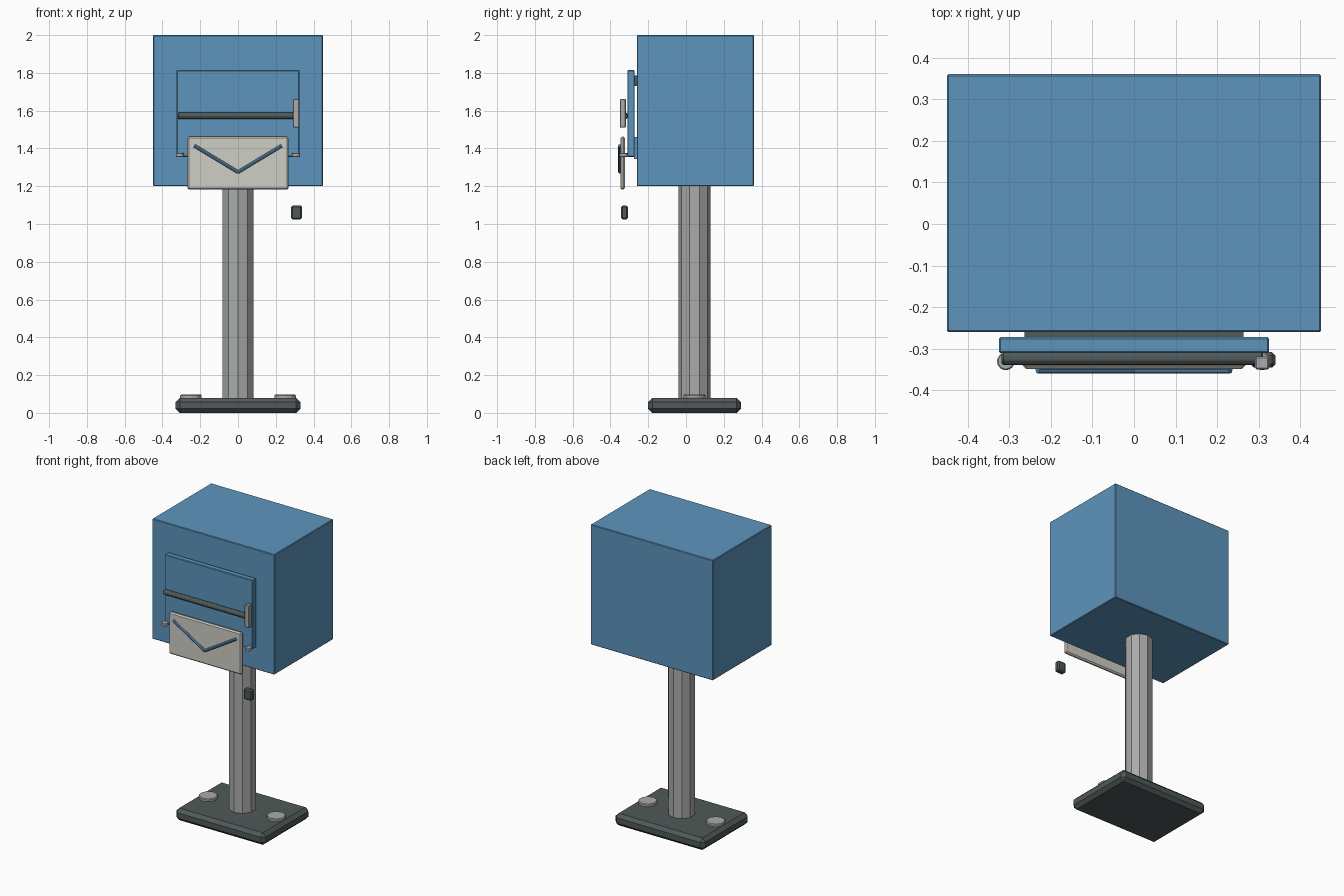
import bpy, math
from mathutils import Vector

if "Cube" in bpy.data.objects:
    bpy.data.objects.remove(bpy.data.objects["Cube"])


def material(name, color):
    m = bpy.data.materials.new(name)
    m.diffuse_color = (*color, 1)
    m.use_nodes = True
    m.node_tree.nodes["Principled BSDF"].inputs["Base Color"].default_value = m.diffuse_color
    return m


BLUE = material("blue paint", (0.11, 0.30, 0.51))
DARK = material("dark grey", (0.08, 0.10, 0.10))
STEEL = material("steel grey", (0.40, 0.41, 0.40))
PAPER = material("off white", (0.62, 0.61, 0.56))


def finish(o, name, mat, bevel):
    o.name = name
    o.data.materials.append(mat)
    if bevel:
        b = o.modifiers.new("bevel", "BEVEL")
        b.width = bevel
        b.segments = 1
    return o


def box(name, mat, x, y, z, bevel=0.0):
    """Box from (min, max) ranges."""
    lo, hi = Vector((x[0], y[0], z[0])), Vector((x[1], y[1], z[1]))
    bpy.ops.mesh.primitive_cube_add(size=1)
    o = bpy.context.object
    for v in o.data.vertices:
        v.co = (lo + hi) / 2 + v.co * (hi - lo)
    return finish(o, name, mat, bevel)


def rod(name, mat, a, b, radius, sides=10, bevel=0.0):
    """Cylinder between two points."""
    a, b = Vector(a), Vector(b)
    bpy.ops.mesh.primitive_cylinder_add(vertices=sides, radius=radius, depth=(b - a).length,
                                        location=(a + b) / 2)
    o = bpy.context.object
    o.rotation_euler = (b - a).to_track_quat("Z", "Y").to_euler()
    return finish(o, name, mat, bevel)


# Foot, bolts and post
box("base_plate", DARK, (-0.33, 0.33), (-0.2, 0.29), (0, 0.08), 0.022)
rod("post", STEEL, (0, 0.045, 0.07), (0, 0.045, 1.21), 0.085, 10)
for s, side in ((-1, "left"), (1, "right")):
    rod(side + "_bolt", STEEL, (s * 0.25, 0.045, 0.07), (s * 0.25, 0.045, 0.097), 0.06, 10, 0.005)
    # Small hinge knobs at the lower flap corners
    rod(side + "_hinge_knob", STEEL, (s * 0.308, -0.33, 1.355), (s * 0.308, -0.33, 1.375), 0.022, 10, 0.003)

# Box body
box("body", BLUE, (-0.45, 0.45), (-0.26, 0.36), (1.2, 2.0), 0.004)

# Front flap with the slot strip and lower sill behind it
box("flap", BLUE, (-0.325, 0.325), (-0.31, -0.272), (1.355, 1.815), 0.004)
box("slot", DARK, (-0.263, 0.263), (-0.275, -0.255), (1.73, 1.785))
box("lower_sill", BLUE, (-0.25, 0.25), (-0.275, -0.255), (1.345, 1.46))

# Handle bar and its upright end tab
rod("handle_bar", DARK, (-0.318, -0.322, 1.573), (0.31, -0.322, 1.573), 0.018, 10, 0.004)
box("handle_tab", STEEL, (0.291, 0.325), (-0.35, -0.318), (1.51, 1.662), 0.004)

# Envelope with V fold
box("envelope", PAPER, (-0.268, 0.268), (-0.348, -0.323), (1.183, 1.462), 0.008)
for s, side in ((-1, "left"), (1, "right")):
    rod(side + "_fold", BLUE, (s * 0.232, -0.35, 1.415), (0, -0.35, 1.275), 0.009, 8)

# Small hanging latch block
box("latch_block", DARK, (0.28, 0.34), (-0.345, -0.308), (1.025, 1.097), 0.008)
